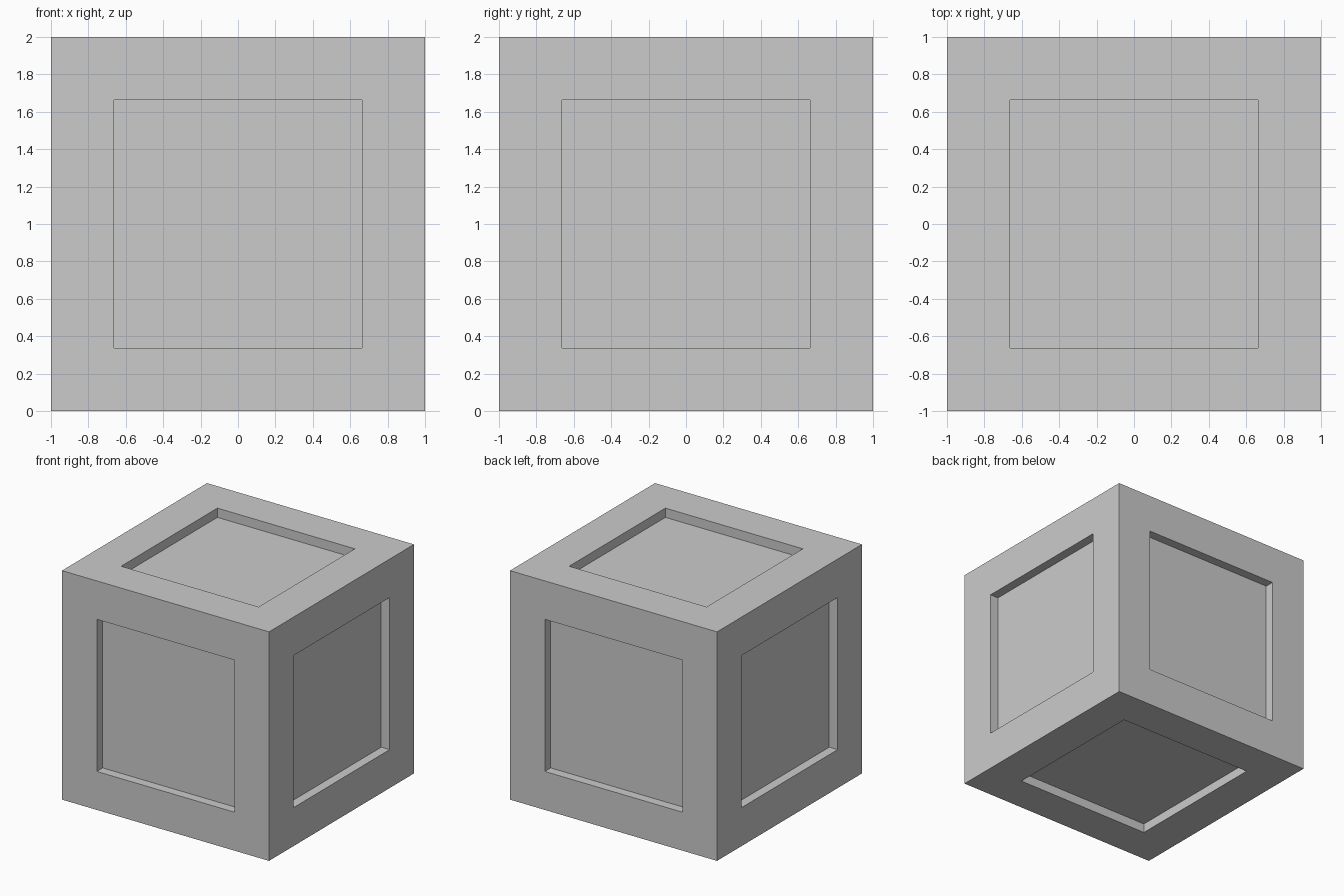
import bpy, bmesh
from mathutils import Matrix

if "Cube" in bpy.data.objects:
    bpy.data.objects.remove(bpy.data.objects["Cube"])

BORDER = 0.336   # frame width around each panel
DEPTH = 0.081    # how far each panel is sunk

# Solid cube standing on the ground
bm = bmesh.new()
bmesh.ops.create_cube(bm, size=2.0, matrix=Matrix.Translation((0, 0, 1)))
bm.normal_update()

# Sunken square panel on all six sides
panels = list(bm.faces)
bmesh.ops.inset_individual(bm, faces=panels, thickness=BORDER, use_even_offset=True)
for face in bmesh.ops.extrude_discrete_faces(bm, faces=panels)["faces"]:
    face.normal_update()
    bmesh.ops.translate(bm, verts=face.verts, vec=-face.normal * DEPTH)
bmesh.ops.recalc_face_normals(bm, faces=bm.faces)

mesh = bpy.data.meshes.new("panelled_crate")
bm.to_mesh(mesh)
bm.free()
crate = bpy.data.objects.new("panelled_crate", mesh)
bpy.context.collection.objects.link(crate)
